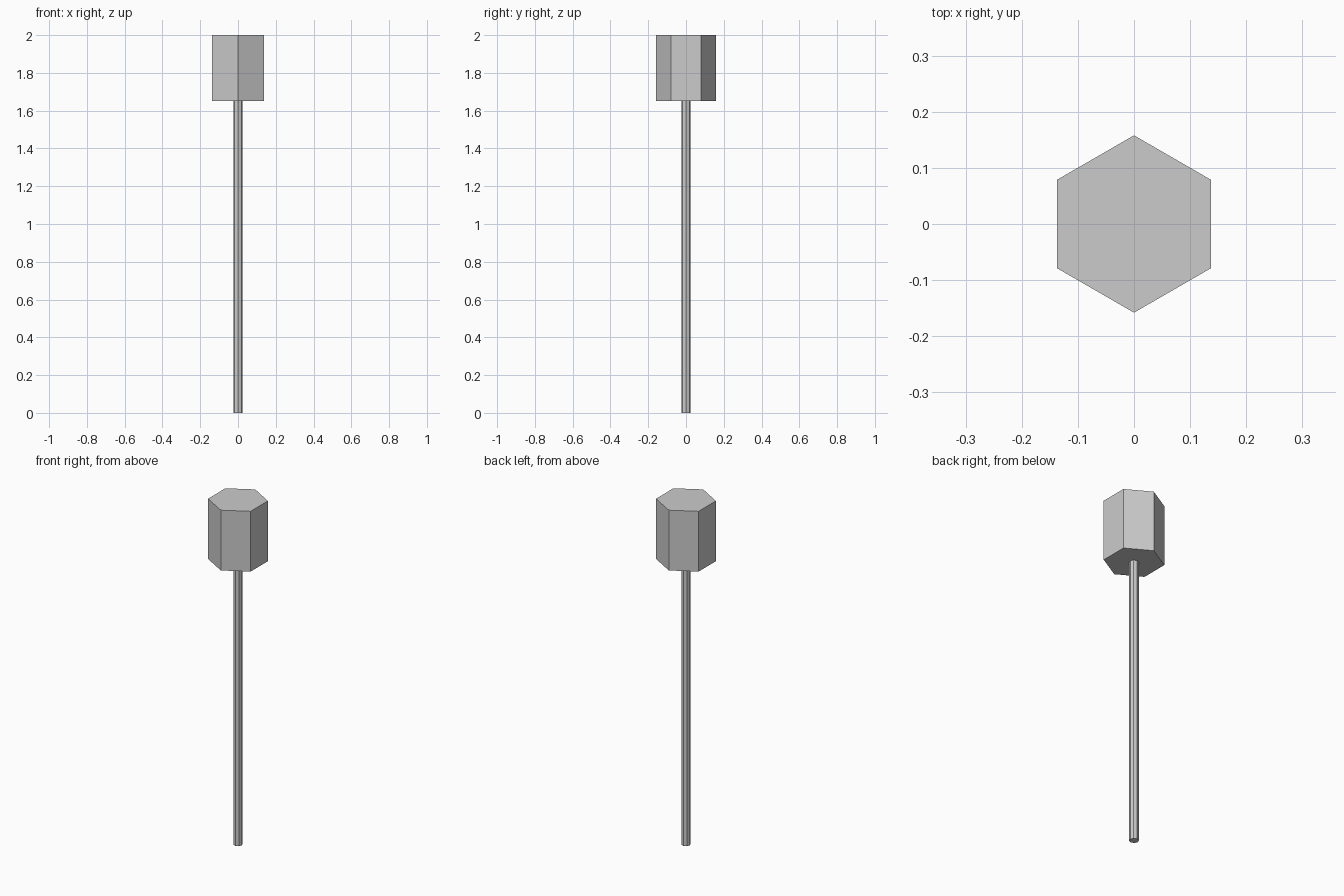
import bpy
from math import pi

if "Cube" in bpy.data.objects:
    bpy.data.objects.remove(bpy.data.objects["Cube"])


def prism(name, sides, radius, z0, z1):
    """Upright flat-faced prism with a corner on the y axis."""
    bpy.ops.mesh.primitive_cylinder_add(
        vertices=sides, radius=radius, depth=z1 - z0, location=(0, 0, (z0 + z1) / 2))
    bpy.context.object.name = name


# Thin handle
prism("handle", 8, 0.025, 0.0, 1.65)
# Hexagonal head
prism("head", 6, 0.158, 1.65, 2.0)
